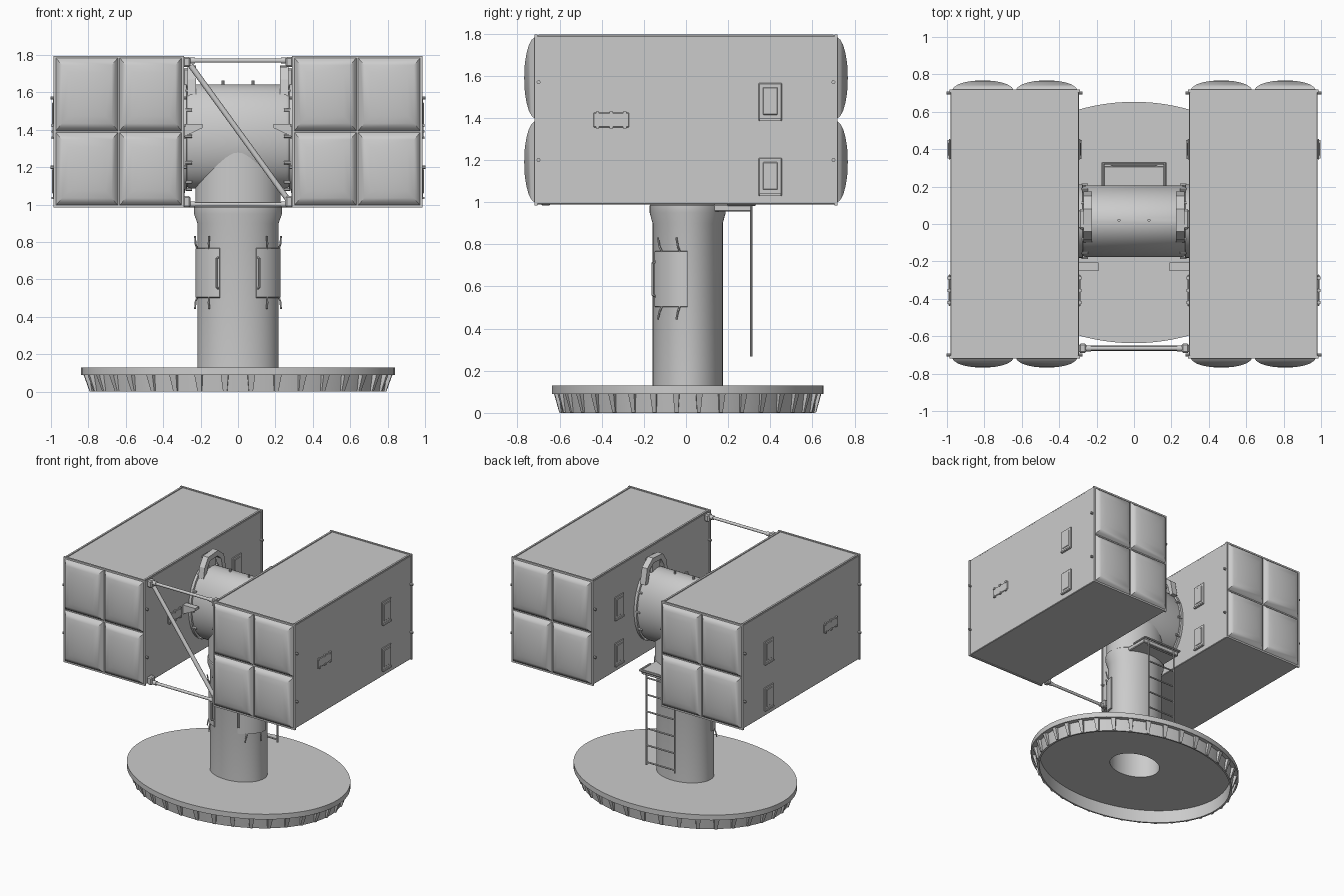
import bpy, bmesh, math
from mathutils import Vector, Matrix

if "Cube" in bpy.data.objects:
    bpy.data.objects.remove(bpy.data.objects["Cube"])

CY = 0.008      # y centre of the round parts
K = 0.768       # round parts are squashed in y


def finish(name, bm):
    bmesh.ops.remove_doubles(bm, verts=bm.verts, dist=1e-5)
    bmesh.ops.recalc_face_normals(bm, faces=bm.faces)
    me = bpy.data.meshes.new(name)
    bm.to_mesh(me)
    bm.free()
    ob = bpy.data.objects.new(name, me)
    bpy.context.collection.objects.link(ob)
    return ob


def box(name, lo, hi, bevel=0):
    lo, hi = ([min(a, b) for a, b in zip(lo, hi)], [max(a, b) for a, b in zip(lo, hi)])
    bm = bmesh.new()
    bmesh.ops.create_cube(bm, size=1)
    for v in bm.verts:
        v.co = [(a + b) / 2 + c * (b - a) for a, b, c in zip(lo, hi, v.co)]
    if bevel:
        bmesh.ops.bevel(bm, geom=bm.edges[:], offset=bevel, segments=1, affect='EDGES')
    return finish(name, bm)


def rods(name, paths, r, n=10):
    """Straight round bars along each path, joined into one object."""
    bm = bmesh.new()
    for path in paths:
        for a, b in zip(path, path[1:]):
            a, b = Vector(a), Vector(b)
            d = b - a
            m = Matrix.Translation((a + b) / 2) @ d.to_track_quat('Z', 'Y').to_matrix().to_4x4()
            bmesh.ops.create_cone(bm, cap_ends=True, segments=n, radius1=r, radius2=r,
                                  depth=d.length + r * 0.8, matrix=m)
    me = finish(name, bm)
    return me


def prism(name, pts, depth):
    """Extrude a flat polygon of 3D points along the depth vector."""
    bm = bmesh.new()
    f = bm.faces.new([bm.verts.new(p) for p in pts])
    g = bmesh.ops.extrude_face_region(bm, geom=[f])['geom']
    bmesh.ops.translate(bm, vec=depth, verts=[v for v in g if isinstance(v, bmesh.types.BMVert)])
    return finish(name, bm)


def lathe(name, prof, place, n=64):
    """Revolve a closed (radius, height) profile; place maps (r, h, angle) to a point."""
    bm = bmesh.new()
    rings = [[bm.verts.new(place(r, h, 2 * math.pi * i / n)) for i in range(n)] for r, h in prof]
    for j in range(len(rings)):
        a, b = rings[j], rings[(j + 1) % len(rings)]
        if prof[j][0] == 0 and prof[(j + 1) % len(prof)][0] == 0:
            continue
        for i in range(n):
            k = (i + 1) % n
            bm.faces.new((a[i], a[k], b[k], b[i]))
    return finish(name, bm)


def upright(r, h, t):
    return (r * math.cos(t), CY + r * K * math.sin(t), h)


def sideways(r, h, t):
    return (h, 0.015 + r * 0.69 * math.cos(t), 1.365 + r * math.sin(t))


# Base plate with hollow skirt
lathe("base_plate", [(.2, .13), (.84, .13), (.84, .09), (.802, .09), (.785, 0), (.77, 0),
                     (.77, .1), (.2, .1)], upright, 96)

# Wedge ribs round the skirt
bm = bmesh.new()
for i in range(36):
    t = 2 * math.pi * (i + .5) / 36
    ring = []
    for r, h, w in ((.775, .092, .02), (.828, .092, .02), (.796, .002, .011), (.775, .002, .011)):
        ring.append([bm.verts.new(upright(r, h, t + s * w / r)) for s in (-1, 1)])
    for a, b in zip(ring, ring[1:] + ring[:1]):
        bm.faces.new((a[0], b[0], b[1], a[1]))
    for s in (0, 1):
        bm.faces.new([p[s] for p in ring])
finish("base_ribs", bm)

# Pillar (open below) and cross drum
lathe("pillar", [(.217, .1), (.217, .9), (.235, .95), (.235, .985), (.228, .99), (.228, 1.3),
                 (0, 1.3), (0, .95), (.2, .95), (.2, .1)], upright)
lathe("cross_drum", [(0, -.295), (.285, -.295), (.285, -.275), (.27, -.272), (.278, -.255),
                     (.278, .255), (.27, .272), (.285, .275), (.285, .295), (0, .295)], sideways)
rods("drum_eyelets", [[(x, .02, 1.63), (x, .02, 1.66)] for x in (-.08, .08)], .008)

# Rear platform and ladder
box("rear_platform", (-.165, .1, .955), (.165, .31, .99), .005)
rods("platform_rail", [[(-.165, .2, .99), (-.165, .325, .99), (.165, .325, .99), (.165, .2, .99)]], .008)
rods("ladder", [[(s * .12, .31, .27), (s * .12, .31, .98)] for s in (-1, 1)]
     + [[(-.12, .31, .29 + i * .13), (.12, .31, .29 + i * .13)] for i in range(6)], .006)

# 2 x 2 pillow covers on a box end
RINGS = ((1, 0), (.93, .017), (.8, .031), (.6, .042), (.35, .05))


def pillows(name, s, e):
    bm = bmesh.new()
    for cx in (.467, .808):
        for cz in (1.191, 1.590):
            loops = [[bm.verts.new((s * (cx + u * k * .166), e * (.715 + h), cz + v * k * .195))
                      for u, v in ((-1, -1), (1, -1), (1, 1), (-1, 1))] for k, h in RINGS]
            tip = bm.verts.new((s * cx, e * .768, cz))
            for a, b in zip(loops, loops[1:]):
                for i in range(4):
                    k = (i + 1) % 4
                    bm.faces.new((a[i], a[k], b[k], b[i]))
            for i in range(4):
                bm.faces.new((loops[-1][i], loops[-1][(i + 1) % 4], tip))
    return finish(name, bm)


for s, side in ((-1, "left"), (1, "right")):
    # Launcher box with end frames and edge strips
    box(side + "_box", (s * .295, -.71, .99), (s * .982, .71, 1.79), .004)
    for e, end in ((-1, "front"), (1, "rear")):
        y0, y1 = e * .704, e * .718
        for x0, x1, z0, z1 in ((.29, .987, .985, .998), (.29, .987, 1.783, 1.796),
                               (.29, .303, .985, 1.796), (.974, .987, .985, 1.796)):
            box(f"{side}_{end}_frame", (s * x0, y0, z0), (s * x1, y1, z1))
        pillows(f"{side}_{end}_covers", s, e)
        rods(f"{side}_{end}_latches", [[(s * (x - .012), e * .7, z), (s * (x + .012), e * .7, z)]
                                       for x in (.29, .987) for z in (1.2, 1.57)], .009)
    for x in (.305, .972):
        box(side + "_top_strip", (s * (x - .007), -.7, 1.785), (s * (x + .007), .7, 1.796))

    # Doors and hatches on both faces of the box
    for x, o in ((.295, -1), (.982, 1)):
        for z in (1.03, 1.385):
            box(side + "_box_door", (s * x, .345, z), (s * (x + o * .008), .455, z + .18), .003)
            box(side + "_door_panel", (s * x, .365, z + .03), (s * (x + o * .012), .435, z + .16), .003)
            box(side + "_door_sill", (s * x, .35, z), (s * (x + o * .016), .45, z + .012))
        box(side + "_box_hatch", (s * x, -.44, 1.355), (s * (x + o * .009), -.27, 1.425), .004)
        for y in (-.42, -.355, -.29):
            for z in (1.35, 1.415):
                box(side + "_hatch_clip", (s * x, y - .008, z), (s * (x + o * .014), y + .008, z + .015))

    # Triangular bracket and drum clamp
    prism(side + "_bracket", [(s * .295, -.25, 1.43), (s * .19, -.25, 1.43), (s * .19, -.25, 1.41),
                              (s * .295, -.25, 1.36)], (0, .045, 0))
    prism(side + "_drum_clamp", [(s * .225, y, z) for y, z in (
        (-.10, 1.58), (-.085, 1.67), (-.04, 1.735), (.08, 1.745), (.15, 1.69), (.175, 1.57),
        (.14, 1.57), (.115, 1.67), (.07, 1.705), (-.02, 1.70), (-.05, 1.65), (-.06, 1.6))],
        (s * .045, 0, 0))
    box(side + "_clamp_block", (s * .235, -.03, 1.62), (s * .295, .08, 1.73), .01)
    rods(side + "_flange_bolts", [[(s * .25, *sideways(.282, 0, math.radians(a))[1:]),
                                   (s * .278, *sideways(.282, 0, math.radians(a))[1:])]
                                  for a in range(0, 360, 30)], .009, 6)

    # Brackets holding the front struts
    for z0, z1 in ((1.735, 1.79), (.985, 1.045)):
        box(side + "_strut_bracket", (s * .255, -.69, z0), (s * .295, -.64, z1), .008)

    # Curved pillar door with hinges and handles
    bm = bmesh.new()
    rows = [[bm.verts.new(upright(r, z, math.radians(-64 + 64 * i / 12))) for i in range(13)]
            for r, z in ((.21, .5), (.228, .505), (.228, .765), (.21, .77))]
    for row in rows:
        for v in row:
            v.co.x *= s
    for a, b in zip(rows, rows[1:] + rows[:1]):
        for i in range(12):
            bm.faces.new((a[i], a[i + 1], b[i + 1], b[i]))
    for i in (0, 12):
        bm.faces.new([r[i] for r in rows])
    finish(side + "_pillar_door", bm)

    def on_pillar(r, z, a):
        x, y, h = upright(r, z, math.radians(a))
        return (s * x, y, h)

    rods(side + "_pillar_handles",
         [[on_pillar(.222, z0, a), on_pillar(.235, z1, a - 3), on_pillar(.24, z2, a - 5)]
          for a in (-12, -45) for z0, z1, z2 in ((.76, .79, .83), (.51, .48, .445))], .005, 6)
    rods(side + "_door_bar", [[on_pillar(.22, .55, -62), on_pillar(.245, .56, -62),
                               on_pillar(.245, .71, -62), on_pillar(.22, .72, -62)]], .006, 6)

# Front struts tying the boxes together
rods("front_struts", [[(-.29, -.665, 1.77), (.29, -.665, 1.77)],
                      [(-.29, -.665, 1.002), (.29, -.665, 1.002)]], .011, 16)
rods("diagonal_strut", [[(-.25, -.665, 1.74), (.265, -.665, 1.03)]], .015, 16)
rods("strut_collars", [[(s * .235, -.665, z), (s * .26, -.665, z)] for s in (-1, 1) for z in (1.77, 1.002)],
     .016, 16)

# Smooth shading with sharp edges kept
bpy.ops.object.select_all(action='SELECT')
bpy.context.view_layer.objects.active = bpy.context.selected_objects[0]
bpy.ops.object.shade_smooth_by_angle(angle=math.radians(25))
